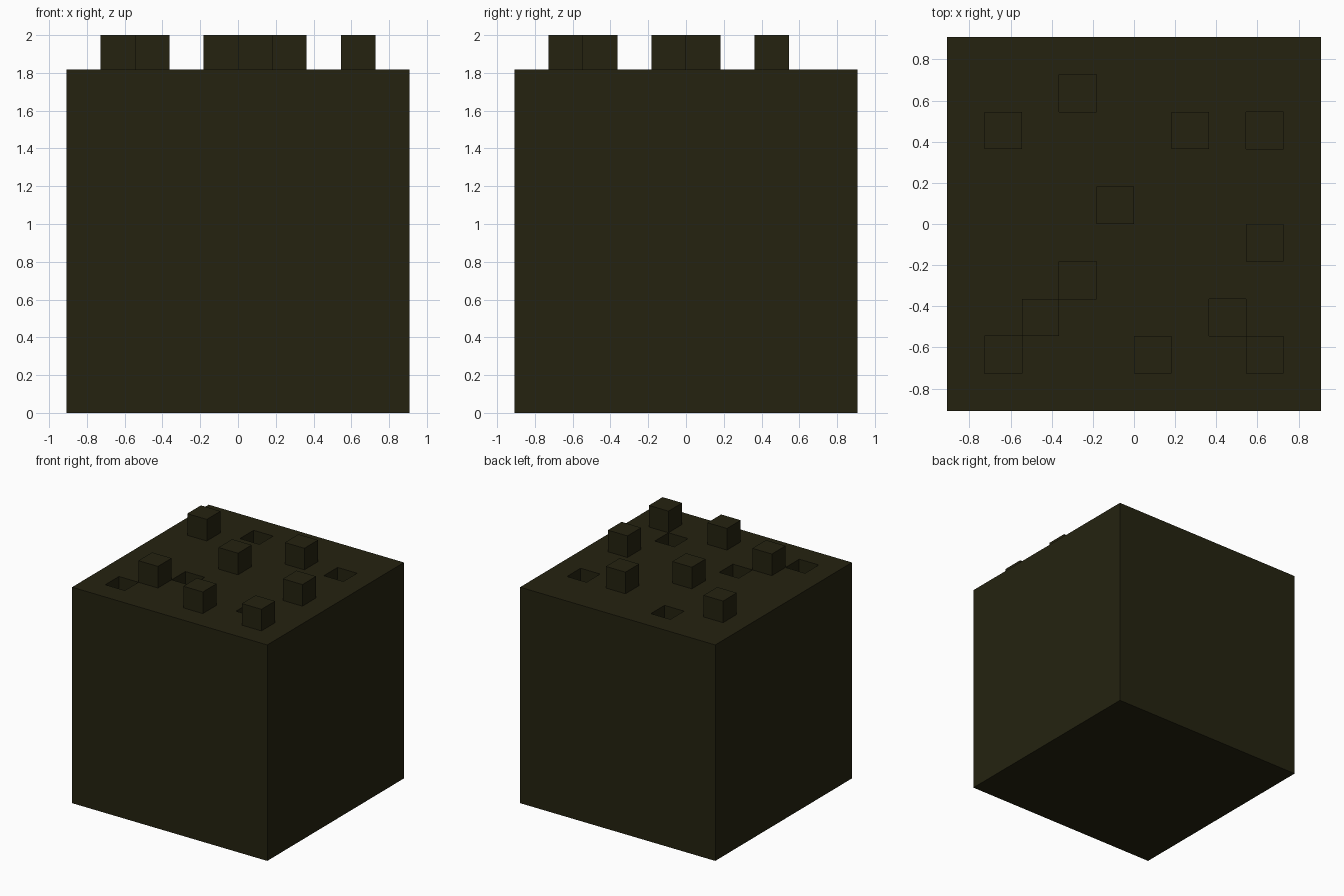
import bpy, bmesh
from mathutils import Vector

if "Cube" in bpy.data.objects:
    bpy.data.objects.remove(bpy.data.objects["Cube"])

N = 10                 # cells per side
C = 2 / 11             # cell size
H = N * C / 2          # half width of the block
STUDS = {(1, 7), (6, 7), (4, 5), (8, 4), (2, 2), (5, 1), (8, 1)}
PITS = {(3, 8), (8, 7), (3, 3), (7, 2), (1, 1)}

mat = bpy.data.materials.new("dark olive")
mat.diffuse_color = (0.018, 0.0165, 0.0052, 1)
mat.use_nodes = True
mat.node_tree.nodes["Principled BSDF"].inputs["Base Color"].default_value = mat.diffuse_color

bm = bmesh.new()

# top surface as a grid of square cells
v = [[bm.verts.new((-H + i * C, -H + j * C, 2 * H)) for j in range(N + 1)]
     for i in range(N + 1)]
cells = {(i, j): bm.faces.new((v[i][j], v[i + 1][j], v[i + 1][j + 1], v[i][j + 1]))
         for i in range(N) for j in range(N)}

# side walls and base
rim = [e for e in bm.edges if e.is_boundary]
ext = bmesh.ops.extrude_edge_only(bm, edges=rim)["geom"]
for vert in ext:
    if isinstance(vert, bmesh.types.BMVert):
        vert.co.z = 0
bmesh.ops.holes_fill(bm, edges=[e for e in bm.edges if e.is_boundary], sides=0)


def push(face, dz):
    """Extrude a single cell up or down."""
    top = bmesh.ops.extrude_discrete_faces(bm, faces=[face])["faces"][0]
    bmesh.ops.translate(bm, verts=top.verts[:], vec=Vector((0, 0, dz)))


# raised studs and sunken pits
for key in sorted(STUDS):
    push(cells[key], C)
for key in sorted(PITS):
    push(cells[key], -C)

# merge coplanar cells, keep outward normals
bmesh.ops.recalc_face_normals(bm, faces=bm.faces[:])
me = bpy.data.meshes.new("studded_block")
bm.to_mesh(me)
bm.free()
me.materials.append(mat)
bpy.context.collection.objects.link(bpy.data.objects.new("studded_block", me))
